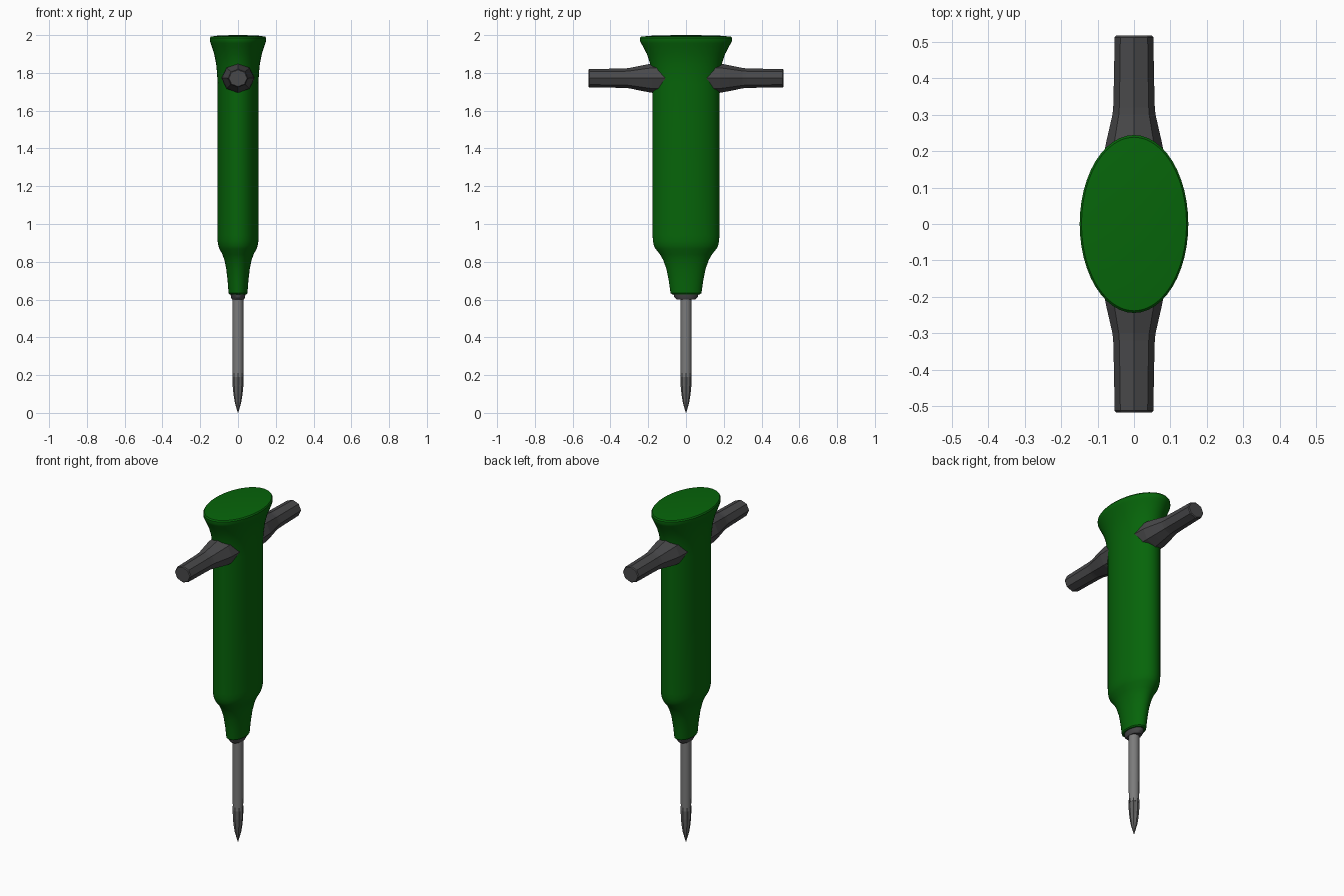
import bpy, bmesh, math

if "Cube" in bpy.data.objects:
    bpy.data.objects.remove(bpy.data.objects["Cube"])


def material(name, r, g, b):
    m = bpy.data.materials.new(name)
    m.diffuse_color = (r, g, b, 1)
    m.use_nodes = True
    m.node_tree.nodes["Principled BSDF"].inputs["Base Color"].default_value = m.diffuse_color
    return m


def loft(name, rings, sides, mat, axis="z", flute=1.0, smooth=None, height=0.0):
    """Skin elliptical rings (position, half-width a, half-width b) along an axis."""
    bm = bmesh.new()
    loops = []
    for pos, a, b in rings:
        loop = []
        for i in range(sides):
            t = 2 * math.pi * i / sides
            k = flute if i % 2 else 1.0
            u, v = a * k * math.cos(t), b * k * math.sin(t)
            loop.append(bm.verts.new((u, v, pos) if axis == "z" else (u, pos, v + height)))
        loops.append(loop)
    for lo, hi in zip(loops, loops[1:]):
        for i in range(sides):
            j = (i + 1) % sides
            bm.faces.new((lo[i], lo[j], hi[j], hi[i]))
    bm.faces.new(loops[0])
    bm.faces.new(loops[-1])
    bmesh.ops.recalc_face_normals(bm, faces=bm.faces)
    mesh = bpy.data.meshes.new(name)
    bm.to_mesh(mesh)
    bm.free()
    ob = bpy.data.objects.new(name, mesh)
    bpy.context.collection.objects.link(ob)
    mesh.materials.append(mat)
    if smooth:
        bpy.ops.object.select_all(action="DESELECT")
        ob.select_set(True)
        bpy.context.view_layer.objects.active = ob
        bpy.ops.object.shade_smooth_by_angle(angle=math.radians(smooth))
    return ob


green = material("green_paint", 0.002, 0.13, 0.003)
rubber = material("dark_rubber", 0.065, 0.065, 0.068)
steel = material("steel", 0.2, 0.2, 0.2)
dark_steel = material("dark_steel", 0.12, 0.12, 0.12)

# Oval housing: tapered nose, straight barrel, flared cap
loft("housing", [
    (0.628, 0.045, 0.074), (0.634, 0.050, 0.082), (0.70, 0.055, 0.091),
    (0.76, 0.062, 0.103), (0.81, 0.072, 0.121), (0.84, 0.083, 0.138),
    (0.868, 0.098, 0.161), (0.885, 0.104, 0.170), (0.91, 0.108, 0.175),
    (0.94, 0.108, 0.177), (1.74, 0.108, 0.177), (1.80, 0.111, 0.181),
    (1.85, 0.116, 0.190), (1.90, 0.126, 0.207), (1.94, 0.139, 0.228),
    (1.958, 0.145, 0.238), (1.97, 0.149, 0.244), (1.985, 0.149, 0.244),
    (1.992, 0.144, 0.238), (1.998, 0.10, 0.165), (2.0, 0.02, 0.033)],
    48, green, smooth=35)

# Collar under the housing
loft("collar", [(0.60, 0.031, 0.050), (0.612, 0.037, 0.062),
                (0.64, 0.041, 0.068)], 32, rubber, smooth=30)

# Round chisel shank and fluted point
loft("chisel_shank", [(0.19, 0.028, 0.028), (0.62, 0.029, 0.029)], 20, steel, smooth=30)
loft("chisel_point", [(0.0, 0.001, 0.001), (0.03, 0.010, 0.010),
                      (0.06, 0.018, 0.018), (0.10, 0.024, 0.024),
                      (0.14, 0.028, 0.028), (0.21, 0.0295, 0.0295)],
     16, dark_steel, flute=0.86)

# Eight-sided side grips, one on each side
grip = [(0.10, 0.088), (0.18, 0.085), (0.23, 0.075), (0.30, 0.059),
        (0.32, 0.057), (0.40, 0.055), (0.512, 0.053), (0.517, 0.048)]
for side, label in ((1, "back"), (-1, "front")):
    loft(label + "_grip", [(side * y, r, r * 0.91) for y, r in grip],
         8, rubber, axis="y", height=1.772)
